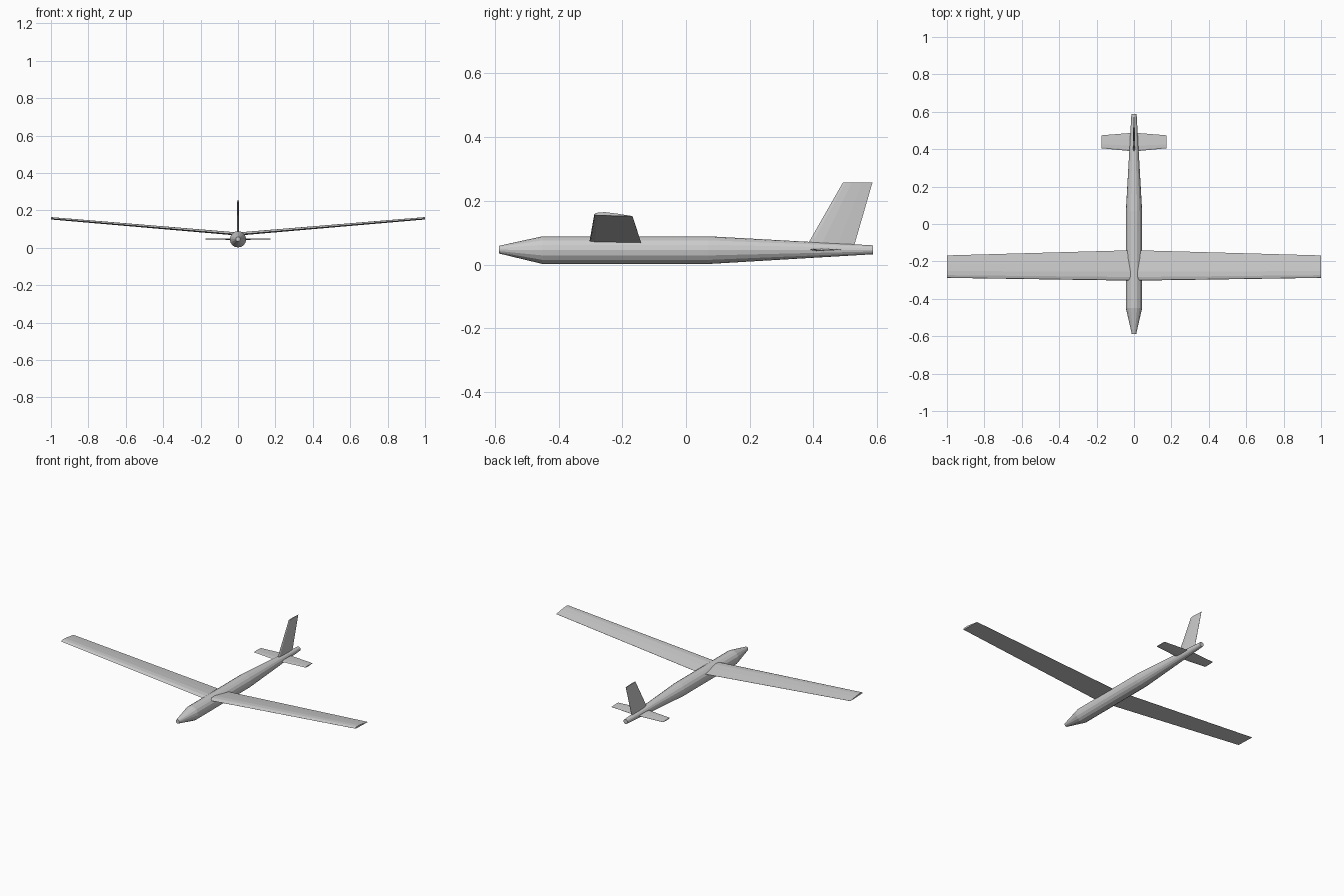
import bpy, bmesh, math

if "Cube" in bpy.data.objects:
    bpy.data.objects.remove(bpy.data.objects["Cube"])

# Airfoil sections: (chord fraction, thickness fraction of chord)
CAMBERED = [(0, 0), (.03, .035), (.12, .065), (.3, .075), (.6, .05), (1, .003),
            (1, -.003), (.4, -.012), (.1, -.017), (.02, -.012)]
SYMMETRIC = [(0, 0), (.08, .03), (.3, .042), (.65, .028), (1, .004),
             (1, -.004), (.65, -.028), (.3, -.042), (.08, -.03)]


def loft(name, rings):
    """Skin a closed body through a list of equal-length rings."""
    bm = bmesh.new()
    loops = [[bm.verts.new(p) for p in r] for r in rings]
    n = len(loops[0])
    for a, b in zip(loops, loops[1:]):
        for i in range(n):
            j = (i + 1) % n
            bm.faces.new((a[i], a[j], b[j], b[i]))
    bm.faces.new(loops[0])
    bm.faces.new(loops[-1])
    bmesh.ops.recalc_face_normals(bm, faces=bm.faces)
    mesh = bpy.data.meshes.new(name)
    bm.to_mesh(mesh)
    bm.free()
    obj = bpy.data.objects.new(name, mesh)
    bpy.context.collection.objects.link(obj)
    return obj


def circle(y, z, r, sides=16):
    return [(r * math.cos(2 * math.pi * i / sides), y,
             z + r * math.sin(2 * math.pi * i / sides)) for i in range(sides)]


def section(x, front, back, z_front, z_back, foil):
    c = back - front
    return [(x, front + u * c, z_front + u * (z_back - z_front) + t * c)
            for u, t in foil]


# Fuselage
loft("fuselage", [circle(-.587, .047, .012), circle(-.45, .0455, .0435),
                  circle(.07, .0455, .0435), circle(.587, .0465, .014)])

# Main wing with dihedral, tip to tip
root = (-.303, -.14, .072, .066)
tip = (-.288, -.168, .157, .152)
loft("wing", [section(x, *s, CAMBERED)
              for x, s in ((-1, tip), (0, root), (1, tip))])

# Horizontal stabiliser
loft("tailplane", [section(x, f, b, .047, .047, SYMMETRIC)
                   for x, f, b in ((-.175, .405, .474), (0, .388, .488),
                                   (.175, .405, .474))])

# Swept vertical fin
loft("fin", [[(t * (b - f), f + u * (b - f), z) for u, t in SYMMETRIC]
             for z, f, b in ((.05, .374, .525), (.257, .492, .585))])
